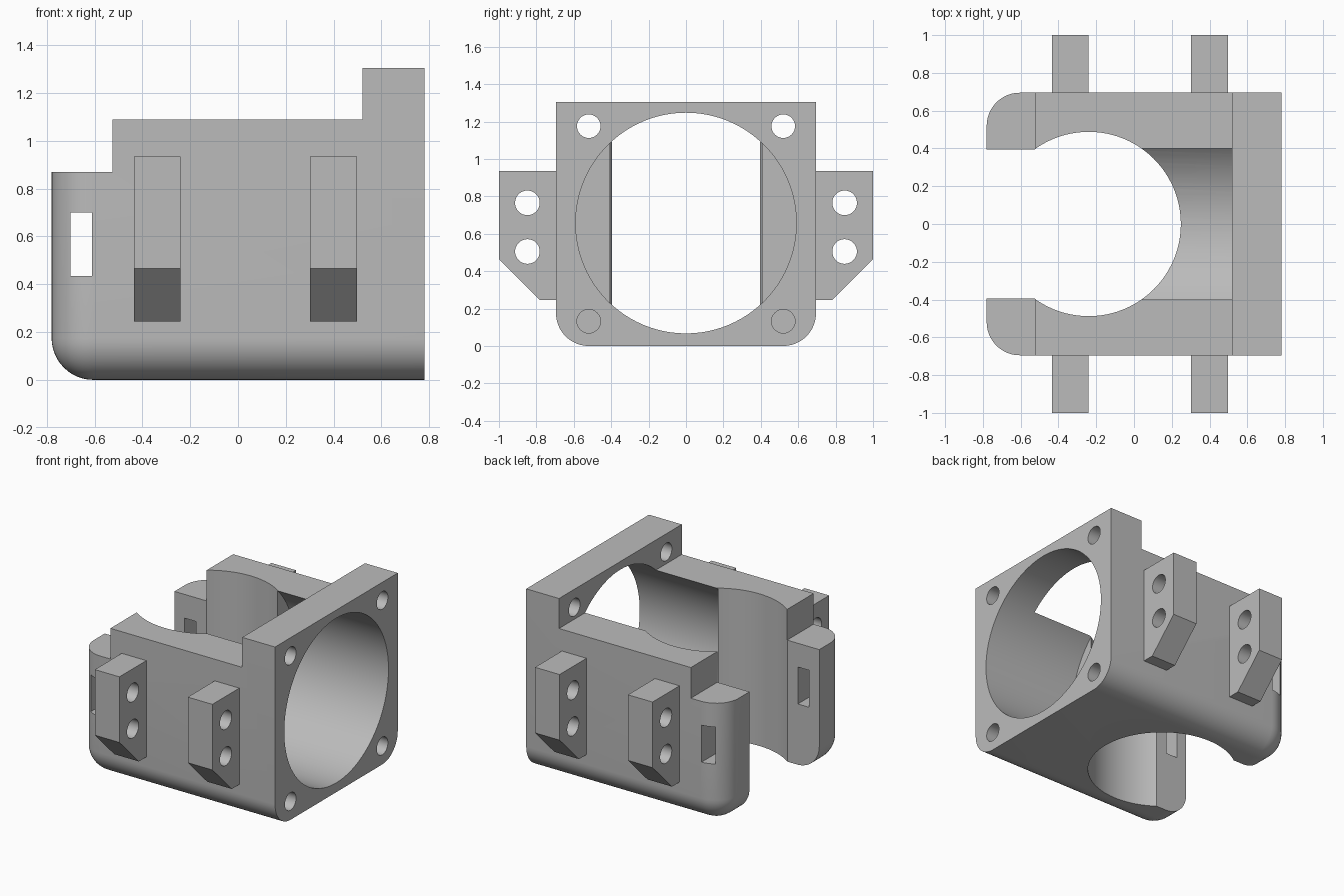
import bpy, bmesh
from math import pi, radians
from mathutils import Matrix

cube = bpy.data.objects.get("Cube")
if cube:
    bpy.data.objects.remove(cube, do_unlink=True)

grey = bpy.data.materials.new("plain grey")
grey.use_nodes = True
grey.diffuse_color = (0.5, 0.5, 0.5, 1)
grey.node_tree.nodes["Principled BSDF"].inputs["Base Color"].default_value = (0.5, 0.5, 0.5, 1)

HALF_Y = 0.695
END_X = 0.78
ROUND = 0.175


def add_object(name, bm):
    bmesh.ops.recalc_face_normals(bm, faces=bm.faces)
    mesh = bpy.data.meshes.new(name)
    bm.to_mesh(mesh)
    bm.free()
    mesh.materials.append(grey)
    obj = bpy.data.objects.new(name, mesh)
    bpy.context.collection.objects.link(obj)
    return obj


def prism(points, sweep):
    """Extrude a closed outline of 3D points along a vector."""
    bm = bmesh.new()
    face = bm.faces.new([bm.verts.new(p) for p in points])
    grown = bmesh.ops.extrude_face_region(bm, geom=[face])["geom"]
    verts = [v for v in grown if isinstance(v, bmesh.types.BMVert)]
    bmesh.ops.translate(bm, verts=verts, vec=sweep)
    return bm


def box(name, x, y, z):
    outline = [(x[0], y[0], z[0]), (x[1], y[0], z[0]), (x[1], y[0], z[1]), (x[0], y[0], z[1])]
    return add_object(name, prism(outline, (0, y[1] - y[0], 0)))


def cylinder(name, centre, radius, length, along_x, sides):
    bm = bmesh.new()
    turn = Matrix.Rotation(pi / 2, 4, "Y") if along_x else Matrix()
    bmesh.ops.create_cone(bm, cap_ends=True, segments=sides, radius1=radius, radius2=radius,
                          depth=length, matrix=Matrix.Translation(centre) @ turn)
    return add_object(name, bm)


def cut(target, cutter):
    cutter.hide_render = True
    mod = target.modifiers.new("cut", "BOOLEAN")
    mod.operation = "DIFFERENCE"
    mod.solver = "EXACT"
    mod.object = cutter
    bpy.context.view_layer.objects.active = target
    bpy.ops.object.modifier_apply(modifier=mod.name)
    bpy.data.objects.remove(cutter, do_unlink=True)


def smooth(obj):
    bpy.ops.object.select_all(action="DESELECT")
    obj.select_set(True)
    bpy.context.view_layer.objects.active = obj
    bpy.ops.object.shade_smooth_by_angle(angle=radians(30))


# Stepped body with rounded lower and end edges
profile = [(-END_X, 0), (END_X, 0), (END_X, 1.305), (0.52, 1.305),
           (0.52, 1.09), (-0.525, 1.09), (-0.525, 0.87), (-END_X, 0.87)]
bm = prism([(x, -HALF_Y, z) for x, z in profile], (0, 2 * HALF_Y, 0))


def is_rounded(edge):
    a, b = (v.co for v in edge.verts)
    on_end = max(a.x, b.x) < -END_X + 0.01
    on_floor = max(a.z, b.z) < 0.01
    along_y = abs(a.y - b.y) > 0.1
    if along_y:
        return on_end and on_floor
    return on_end or on_floor and abs(a.x - b.x) > 0.1


bmesh.ops.bevel(bm, geom=[e for e in bm.edges if is_rounded(e)], offset=ROUND,
                offset_type="OFFSET", segments=12, profile=0.5, affect="EDGES")
body = add_object("body", bm)

# Upright bore, end gap and main bore
cut(body, cylinder("upright_bore", (-0.24, 0, 0.6), 0.488, 3, False, 96))
cut(body, box("end_gap", (-1, -0.24), (-0.395, 0.395), (-0.5, 2)))
cut(body, cylinder("main_bore", (0.515, 0, 0.657), 0.59, 0.97, True, 96))

# Strap slots through both ears
cut(body, box("strap_slots", (-0.7, -0.61), (-1, 1), (0.435, 0.7)))

# Corner screw holes in the flange
for y in (-0.52, 0.52):
    for z in (0.132, 1.175):
        cut(body, cylinder("screw_hole", (END_X, y, z), 0.063, 0.53, True, 32))
smooth(body)

# Side brackets with two cross holes each
side = [(HALF_Y - 0.01, 0.245), (0.78, 0.245), (1, 0.465), (1, 0.935), (HALF_Y - 0.01, 0.935)]
for x, end in ((-0.435, "rear"), (0.302, "flange")):
    for sign, hand in ((-1, "front"), (1, "back")):
        outline = [(x, sign * y, z) for y, z in side]
        bracket = add_object(f"{hand}_{end}_bracket", prism(outline, (0.195, 0, 0)))
        for z in (0.505, 0.765):
            cut(bracket, cylinder("bracket_hole", (x + 0.1, sign * 0.848, z), 0.066, 0.5, True, 32))
        smooth(bracket)
